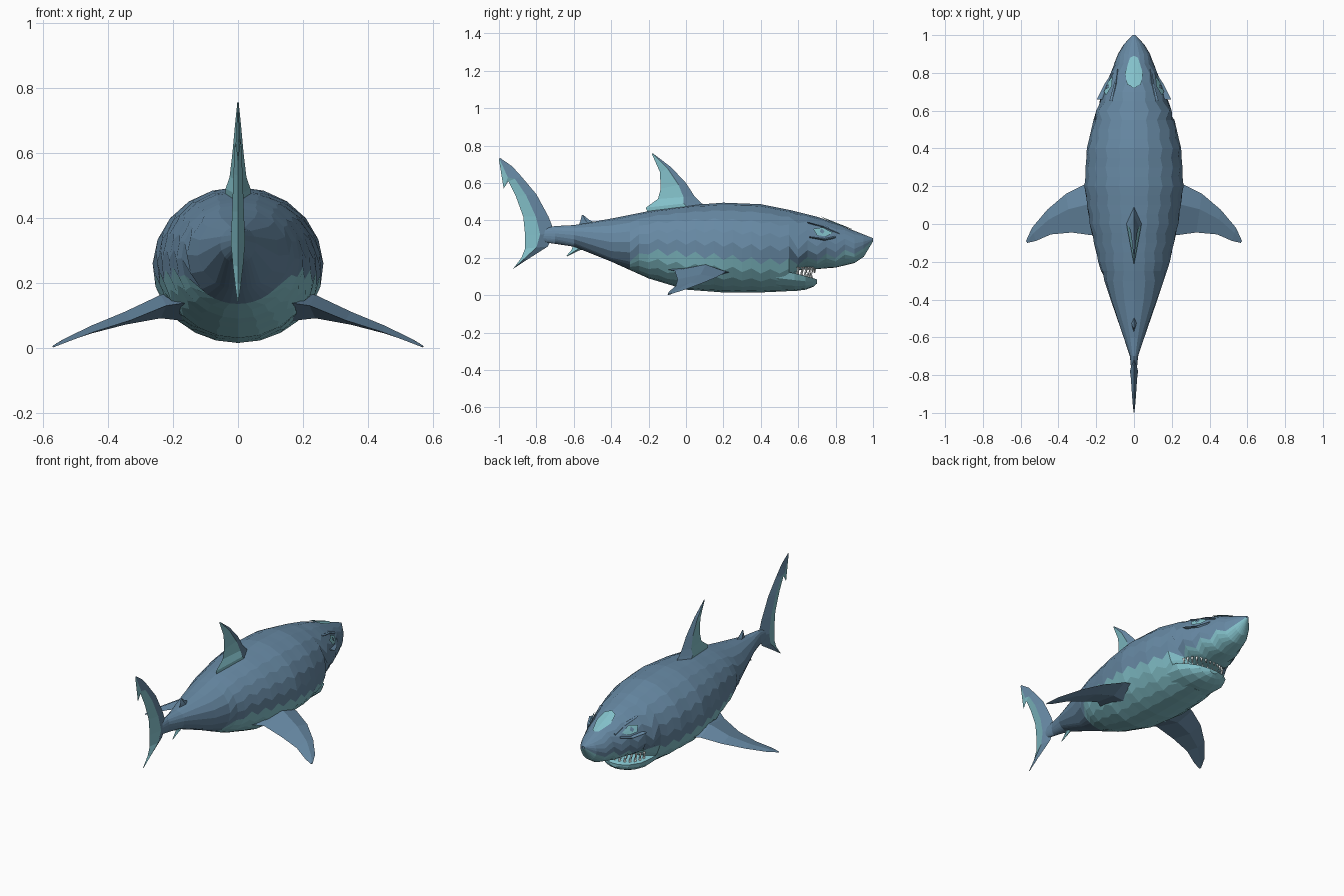
import bpy
import bmesh
from math import sin, cos, asin, acos, pi, radians
from mathutils import Vector, Matrix

default_cube = bpy.data.objects.get("Cube")
if default_cube:
    bpy.data.objects.remove(default_cube, do_unlink=True)


def make_material(name, colour):
    material = bpy.data.materials.new(name)
    material.use_nodes = True
    rgba = (*colour, 1)
    material.diffuse_color = rgba
    material.node_tree.nodes["Principled BSDF"].inputs["Base Color"].default_value = rgba
    return material


SLATE = make_material("slate blue skin", (.135, .25, .37))
TEAL = make_material("pale teal belly", (.23, .54, .6))
IVORY = make_material("tooth ivory", (.75, .82, .82))


def finish(name, bm, materials, mirror=False):
    mesh = bpy.data.meshes.new(name)
    bm.to_mesh(mesh)
    bm.free()
    for material in materials:
        mesh.materials.append(material)
    obj = bpy.data.objects.new(name, mesh)
    bpy.context.collection.objects.link(obj)
    if mirror:
        obj.modifiers.new("mirror", 'MIRROR')
    return obj


def loft(name, rings, materials, rule=lambda row, col: 0, mirror=False):
    """Skin closed rings of points; rule picks the material slot of each face."""
    bm = bmesh.new()
    rows = [[bm.verts.new(p) for p in ring] for ring in rings]
    count = len(rows[0])
    for i in range(len(rows) - 1):
        a, b = rows[i], rows[i + 1]
        for j in range(count):
            k = (j + 1) % count
            bm.faces.new((a[j], a[k], b[k], b[j])).material_index = rule(i, j)
    bm.faces.new(rows[0])
    bm.faces.new(rows[-1])
    bmesh.ops.recalc_face_normals(bm, faces=bm.faces)
    return finish(name, bm, materials, mirror)


def fin(name, stations, middle, axis, materials, mirror=False):
    """Diamond-section blade: leading point, trailing point, half thickness."""
    rings = []
    for lead, trail, thick in stations:
        if len(lead) == 2:
            lead, trail = (0, *lead), (0, *trail)
        lead, trail = Vector(lead), Vector(trail)
        centre = lead.lerp(trail, middle)
        side = Vector(axis) * thick
        rings.append((lead, centre + side, trail, centre - side))
    back = len(materials) - 1
    return loft(name, rings, materials, lambda i, j: back if j in (1, 2) else 0, mirror)


def lookup(table, y):
    """Linear interpolation of table rows keyed by their first value."""
    y = min(max(y, table[0][0]), table[-1][0])
    for a, b in zip(table, table[1:]):
        if y <= b[0]:
            t = (y - a[0]) / (b[0] - a[0])
            return [p + (q - p) * t for p, q in zip(a[1:], b[1:])]


# Body profile: y, half width, top, widest height, bottom
PROFILE = [
    (-.8, .012, .35, .32, .29), (-.7, .022, .37, .32, .275), (-.6, .055, .375, .32, .26),
    (-.4, .125, .41, .3, .18), (-.2, .19, .45, .27, .09), (0, .235, .48, .255, .03),
    (.2, .263, .495, .25, .015), (.4, .25, .487, .25, .015), (.55, .215, .457, .25, .022),
    (.6, .2, .445, .25, .135), (.7, .165, .42, .25, .14), (.8, .125, .385, .25, .148),
    (.9, .085, .345, .255, .172), (.95, .055, .325, .27, .205), (1, .008, .305, .298, .288),
]
# Height of the border between back and belly colours
BORDER = [(-.8, .31), (-.7, .3), (-.6, .28), (-.4, .2), (-.3, .18), (-.2, .235), (0, .22),
          (.2, .205), (.4, .182), (.6, .18), (.8, .215), (.95, .25), (1, .295)]


def skin_point(y, angle, scale=1):
    width, top, mid, bottom = lookup(PROFILE, y)
    height = top - mid if angle > 0 else mid - bottom
    return Vector((width * cos(angle) * scale, y, mid + height * sin(angle) * scale))


def skin_angle(y, z):
    width, top, mid, bottom = lookup(PROFILE, y)
    height = top - mid if z > mid else mid - bottom
    return asin(max(-.95, min(.95, (z - mid) / height)))


def on_skin(y, z, scale=1):
    return skin_point(y, skin_angle(y, z), scale)


# Body with a zigzag colour border running along one row of edges
UPPER, LOWER = 6, 5
HALF = UPPER + LOWER
BELLY_START = -.3
steps = [round(BELLY_START + .05 * i, 3) for i in range(26)]
stations = sorted(set(steps + [row[0] for row in PROFILE]))
rings = []
for i, y in enumerate(stations):
    zigzag = (.017 if i % 2 else -.017) if BELLY_START < y < .95 else 0
    border = skin_angle(y, lookup(BORDER, y)[0] + zigzag)
    angles = [pi / 2 + (border - pi / 2) * j / UPPER for j in range(UPPER)]
    angles += [border + (-pi / 2 - border) * j / LOWER for j in range(LOWER + 1)]
    half = [skin_point(y, a) for a in angles]
    rings.append(half + [Vector((-p.x, p.y, p.z)) for p in half[-2:0:-1]])
loft("body", rings, [SLATE, TEAL],
     lambda i, j: int(stations[i] >= BELLY_START and UPPER <= j < 2 * HALF - UPPER))

# Lower jaw: y, half width, lip height, bottom
JAW = [(.48, .18, .135, .025), (.58, .172, .118, .022), (.64, .14, .102, .03),
       (.68, .09, .092, .045), (.7, .03, .085, .062)]
loft("lower_jaw", [[(w * cos(pi * k / 8), y, lip - (lip - low) * sin(pi * k / 8))
                    for k in range(9)] for y, w, lip, low in JAW], [TEAL])


# Teeth set around the curve of each jaw
def teeth(name, count, width, depth, base, direction):
    bm = bmesh.new()
    for i in range(count):
        a = radians(15) + radians(150) * i / (count - 1)
        y = .57 + depth * sin(a)
        place = Matrix.Translation((width * cos(a), y, base(y) + direction * .014))
        if direction < 0:
            place = place @ Matrix.Rotation(pi, 4, 'X')
        bmesh.ops.create_cone(bm, cap_ends=True, segments=4, radius1=.01, radius2=0,
                              depth=.036, matrix=place)
    finish(name, bm, [IVORY])


teeth("upper_teeth", 14, .14, .12, lambda y: .148, -1)
teeth("lower_teeth", 12, .135, .1, lambda y: lookup(JAW, y)[1], 1)

# Upright fins on the centre line
SIDE = (1, 0, 0)
fin("tail_fin", [
    ((-.995, .735), (-1, .725), .002), ((-.93, .69), (-.975, .57), .007),
    ((-.88, .635), (-.95, .61), .01), ((-.8, .54), (-.91, .53), .014),
    ((-.735, .42), (-.87, .42), .018), ((-.7, .33), (-.86, .32), .022),
    ((-.74, .26), (-.86, .25), .016), ((-.85, .19), (-.88, .2), .009),
    ((-.92, .145), (-.925, .14), .002)], .5, SIDE, [SLATE, TEAL])
fin("dorsal_fin", [
    ((.12, .46), (-.2, .43), .042), ((.075, .5), (-.215, .468), .038),
    ((.045, .53), (-.15, .515), .026), ((0, .6), (-.135, .57), .018),
    ((-.08, .685), (-.14, .66), .01), ((-.175, .757), (-.183, .757), .002)],
    .3, SIDE, [SLATE, TEAL])
fin("rear_dorsal_fin", [((-.47, .38), (-.58, .36), .016), ((-.52, .405), (-.565, .395), .01),
                        ((-.55, .43), (-.557, .428), .002)], .4, SIDE, [SLATE])
fin("anal_fin", [((-.52, .25), (-.6, .28), .014), ((-.57, .24), (-.61, .245), .01),
                 ((-.635, .208), (-.64, .21), .002)], .4, SIDE, [TEAL])

# Pectoral fins
fin("pectoral_fins", [
    ((.18, .25, .12), (.15, -.11, .14), .045), ((.25, .215, .125), (.22, -.06, .13), .036),
    ((.36, .16, .095), (.33, -.045, .085), .02), ((.46, .075, .06), (.44, -.055, .05), .012),
    ((.54, -.02, .025), (.52, -.09, .02), .006), ((.572, -.09, .004), (.565, -.1, .004), .003)],
    .4, (0, 0, 1), [SLATE], mirror=True)


# Thin coloured plates lying on the skin
def plate(name, points, material):
    bm = bmesh.new()
    centre = bm.verts.new(sum(points, Vector()) / len(points))
    verts = [bm.verts.new(p) for p in points]
    for a, b in zip(verts, verts[1:] + verts[:1]):
        bm.faces.new((centre, a, b))
    bmesh.ops.recalc_face_normals(bm, faces=bm.faces)
    if sum((f.normal.x + f.normal.z for f in bm.faces)) < 0:
        bmesh.ops.reverse_faces(bm, faces=bm.faces)
    finish(name, bm, [material], mirror=True)


crest = [(0, .89), (.02, .88), (.045, .8), (.035, .74), (0, .72)]
plate("forehead_patch",
      [skin_point(y, acos(x / lookup(PROFILE, y)[0]), 1.05) for x, y in crest], TEAL)
eye = [(.68, .35), (.73, .358), (.785, .33), (.75, .312), (.7, .318)]
plate("eyes", [on_skin(y, z, 1.05) for y, z in eye], TEAL)
pupil = [(.725, .35), (.74, .335), (.73, .322), (.715, .335)]
plate("pupils", [on_skin(y, z, 1.08) for y, z in pupil], SLATE)

# Angry brows and lower lids, jutting out as pointed wedges
for name, path, thick in (
        ("brows", [(.82, .335), (.74, .37), (.65, .395)], .01),
        ("lower_lids", [(.8, .315), (.74, .302), (.66, .315)], .006)):
    wedge = []
    for i, (y, z) in enumerate(path):
        inner, outer = on_skin(y, z, .93), on_skin(y, z, 1.06 + .06 * i)
        outer.z = z - .004
        wedge.append((outer, inner, thick if i < 2 else .003))
    fin(name, wedge, .5, (0, 0, 1), [SLATE], mirror=True)
